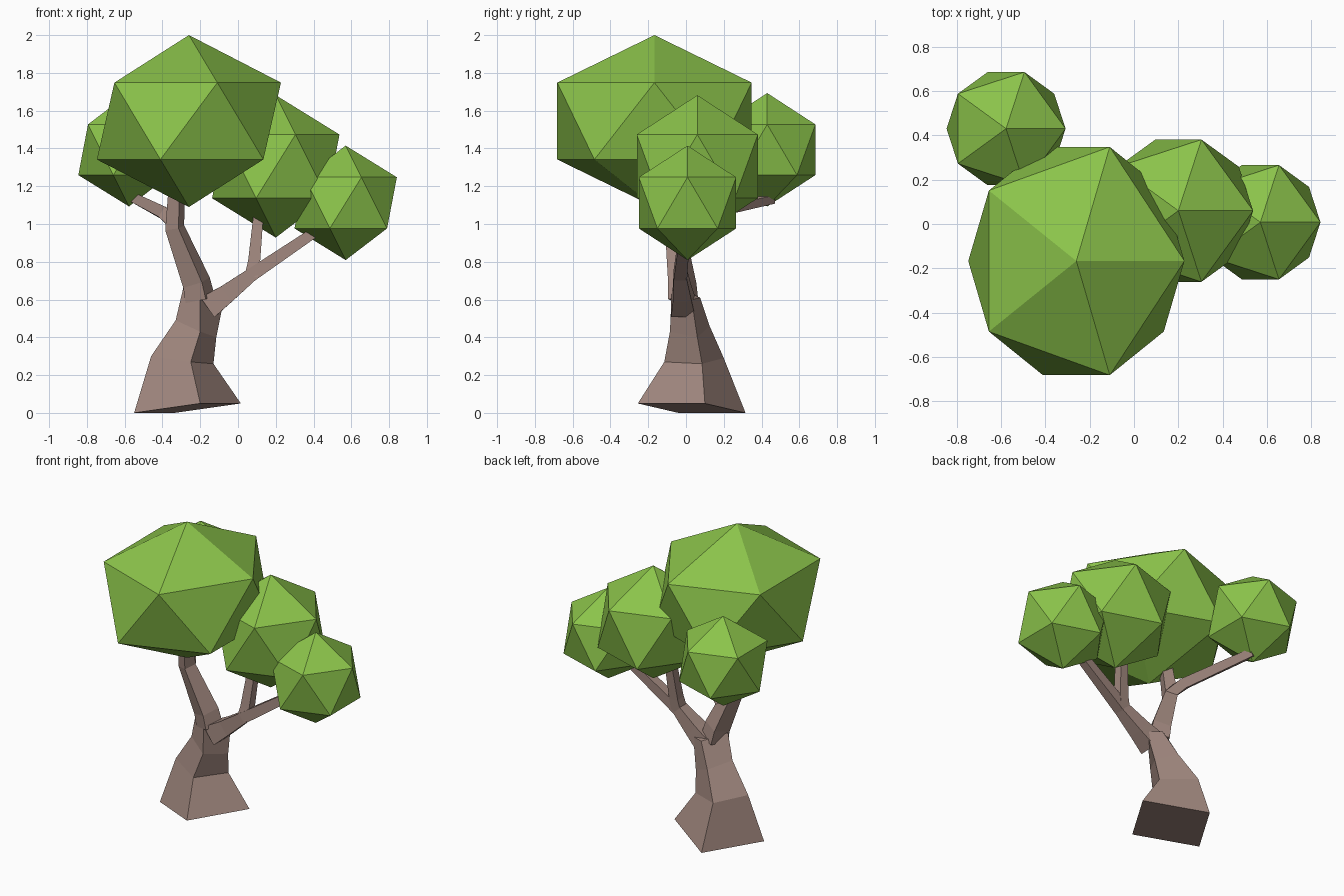
import bpy, bmesh, math
from mathutils import Vector

cube = bpy.data.objects.get("Cube")
if cube:
    bpy.data.objects.remove(cube, do_unlink=True)


def material(name, colour):
    mat = bpy.data.materials.new(name)
    mat.use_nodes = True
    mat.diffuse_color = (*colour, 1)
    mat.node_tree.nodes["Principled BSDF"].inputs["Base Color"].default_value = (*colour, 1)
    return mat


leaf_green = material("leaf green", (0.258, 0.546, 0.069))
bark_brown = material("bark brown", (0.356, 0.246, 0.212))


def finish(bm, name, mat):
    bmesh.ops.recalc_face_normals(bm, faces=bm.faces)
    mesh = bpy.data.meshes.new(name)
    bm.to_mesh(mesh)
    bm.free()
    mesh.materials.append(mat)
    obj = bpy.data.objects.new(name, mesh)
    bpy.context.collection.objects.link(obj)
    return obj


def loft(name, rings):
    """Skin a list of four-cornered rings and cap both ends."""
    bm = bmesh.new()
    rows = [[bm.verts.new(p) for p in ring] for ring in rings]
    for low, high in zip(rows, rows[1:]):
        for i in range(4):
            j = (i + 1) % 4
            bm.faces.new((low[i], low[j], high[j], high[i]))
    bm.faces.new(rows[0][::-1])
    bm.faces.new(rows[-1])
    return finish(bm, name, bark_brown)


def branch(name, path, radii, spin=45):
    """Sweep a tapering square along a path."""
    pts = [Vector(p) for p in path]
    rings = []
    for i, p in enumerate(pts):
        t = (pts[min(i + 1, len(pts) - 1)] - pts[max(i - 1, 0)]).normalized()
        u = t.cross(Vector((0, 1, 0))).normalized()
        v = t.cross(u)
        angles = [math.radians(spin + 90 * k) for k in range(4)]
        rings.append([p + radii[i] * (u * math.cos(a) + v * math.sin(a)) for a in angles])
    return loft(name, rings)


def foliage(name, centre, size):
    """Flat-faced twenty-sided clump."""
    bm = bmesh.new()
    bmesh.ops.create_icosphere(bm, subdivisions=1, radius=1)
    bmesh.ops.scale(bm, vec=size, verts=bm.verts)
    obj = finish(bm, name, leaf_green)
    obj.location = centre


# Trunk: front, right and left corners; the back corner completes each ring
corners = [
    ((-0.2, -0.255, 0.05), (0.015, 0.1, 0.05), (-0.55, -0.04, 0)),
    ((-0.25, -0.115, 0.27), (-0.13, 0.085, 0.26), (-0.46, 0, 0.3)),
    ((-0.2, -0.085, 0.43), (-0.115, 0.06, 0.4), (-0.33, -0.02, 0.49)),
    ((-0.2, -0.075, 0.65), (-0.075, 0.03, 0.6), (-0.29, -0.03, 0.66)),
]
rings = []
for c in corners:
    front, right, left = map(Vector, c)
    rings.append((front, right, right + left - front, left))
loft("trunk", rings)

# Branches
branch("left_branch",
       [(-0.2, -0.015, 0.6), (-0.22, -0.02, 0.69), (-0.335, -0.06, 0.98), (-0.325, -0.09, 1.2)],
       (0.085, 0.08, 0.055, 0.045), spin=20)
branch("back_left_branch",
       [(-0.325, -0.06, 0.99), (-0.38, 0.03, 1.05), (-0.555, 0.46, 1.14)],
       (0.045, 0.045, 0.035))
branch("right_branch",
       [(-0.16, -0.015, 0.56), (-0.06, -0.02, 0.63), (0.07, -0.03, 0.73), (0.5, 0, 1.02)],
       (0.09, 0.07, 0.05, 0.035))
branch("middle_branch",
       [(0.07, -0.03, 0.72), (0.085, -0.02, 0.8), (0.115, 0.02, 1.12)],
       (0.05, 0.045, 0.035))

# Foliage
foliage("large_foliage", (-0.26, -0.167, 1.545), (0.545, 0.605, 0.455))
foliage("middle_foliage", (0.2, 0.06, 1.305), (0.377,) * 3)
foliage("right_foliage", (0.57, 0.008, 1.112), (0.303,) * 3)
foliage("back_left_foliage", (-0.577, 0.43, 1.393), (0.3,) * 3)
